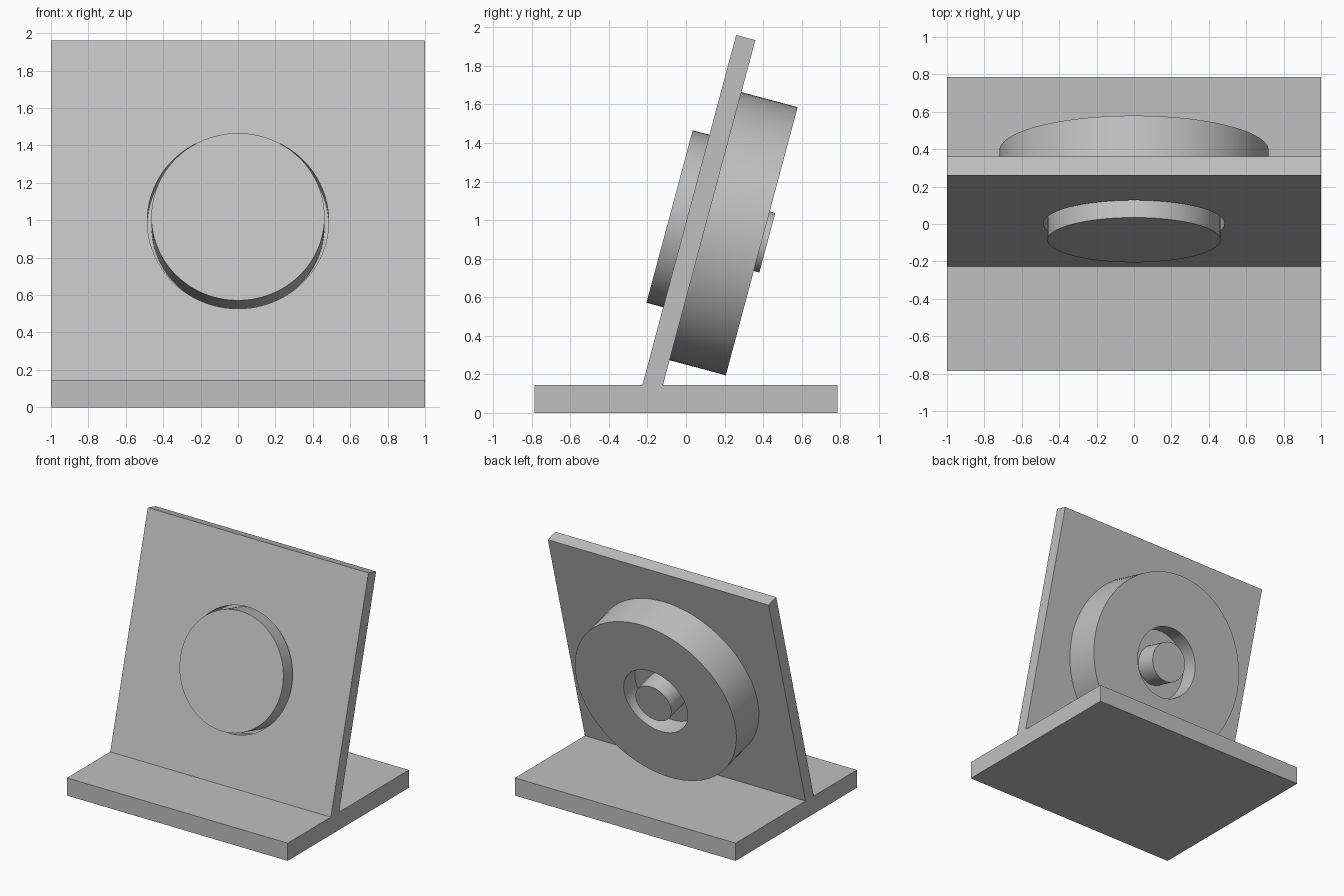
import bpy, bmesh, math
from mathutils import Matrix, Vector

cube = bpy.data.objects.get("Cube")
if cube:
    bpy.data.objects.remove(cube, do_unlink=True)

grey = bpy.data.materials.new("plain_grey")
grey.use_nodes = True
colour = (0.53, 0.53, 0.53, 1)
grey.diffuse_color = colour
grey.node_tree.nodes["Principled BSDF"].inputs["Base Color"].default_value = colour

# Leaning frame: local y runs up the panel, local z points out of its front
LEAN = Matrix.Rotation(math.radians(75), 4, 'X')
AXIS = LEAN @ Matrix.Translation((0, 0.962, 0))
PANEL_FRONT, PANEL_BACK, RING_BACK = 0.256, 0.153, -0.149


def add_object(name, bm, matrix):
    bmesh.ops.recalc_face_normals(bm, faces=bm.faces)
    mesh = bpy.data.meshes.new(name)
    bm.to_mesh(mesh)
    bm.free()
    mesh.materials.append(grey)
    obj = bpy.data.objects.new(name, mesh)
    obj.matrix_world = matrix
    bpy.context.collection.objects.link(obj)
    return obj


def box(name, low, high, matrix=Matrix()):
    low, high = Vector(low), Vector(high)
    bm = bmesh.new()
    bmesh.ops.create_cube(bm, size=1)
    bmesh.ops.scale(bm, vec=high - low, verts=bm.verts)
    bmesh.ops.translate(bm, vec=(low + high) / 2, verts=bm.verts)
    return add_object(name, bm, matrix)


def turned(name, profile):
    """Revolve (radius, depth) points about the leaning axis."""
    bm = bmesh.new()
    verts = [bm.verts.new((r, 0, d)) for r, d in profile]
    edges = [bm.edges.new(pair) for pair in zip(verts, verts[1:])]
    bmesh.ops.spin(bm, geom=verts + edges, cent=(0, 0, 0), axis=(0, 0, 1),
                   angle=math.tau, steps=96)
    bmesh.ops.remove_doubles(bm, verts=bm.verts, dist=1e-4)
    return add_object(name, bm, AXIS)


def disc(name, radius, back, front):
    return turned(name, [(0, back), (radius, back), (radius, front), (0, front)])


# Base and leaning panel
box("base_plate", (-1, -0.785, 0), (1, 0.785, 0.145))
panel = box("leaning_panel", (-1, 0.06, PANEL_BACK), (1, 1.961, PANEL_FRONT), LEAN)

# Round opening in the panel
cutter = disc("opening_cutter", 0.485, PANEL_BACK - 0.1, PANEL_FRONT + 0.1)
cutter.hide_render = True
cut = panel.modifiers.new("opening", 'BOOLEAN')
cut.operation = 'DIFFERENCE'
cut.solver = 'EXACT'
cut.object = cutter
bpy.context.view_layer.update()
bpy.context.view_layer.objects.active = panel
bpy.ops.object.modifier_apply(modifier=cut.name)
bpy.data.objects.remove(cutter, do_unlink=True)

# Front disc sits in the opening with a narrow gap
front_disc = disc("front_disc", 0.463, PANEL_BACK, 0.346)

# Rear drum with a round recess, and the pin inside it
recess_floor = RING_BACK + 0.15
drum = turned("rear_drum", [(0, PANEL_BACK), (0.72, PANEL_BACK), (0.72, RING_BACK),
                            (0.285, RING_BACK), (0.285, recess_floor), (0, recess_floor)])
pin = disc("rear_pin", 0.16, recess_floor, RING_BACK - 0.03)

# Smooth round walls, sharp rims
bpy.ops.object.select_all(action='DESELECT')
for obj in (panel, front_disc, drum, pin):
    obj.select_set(True)
bpy.context.view_layer.objects.active = drum
bpy.ops.object.shade_smooth_by_angle(angle=math.radians(30))
